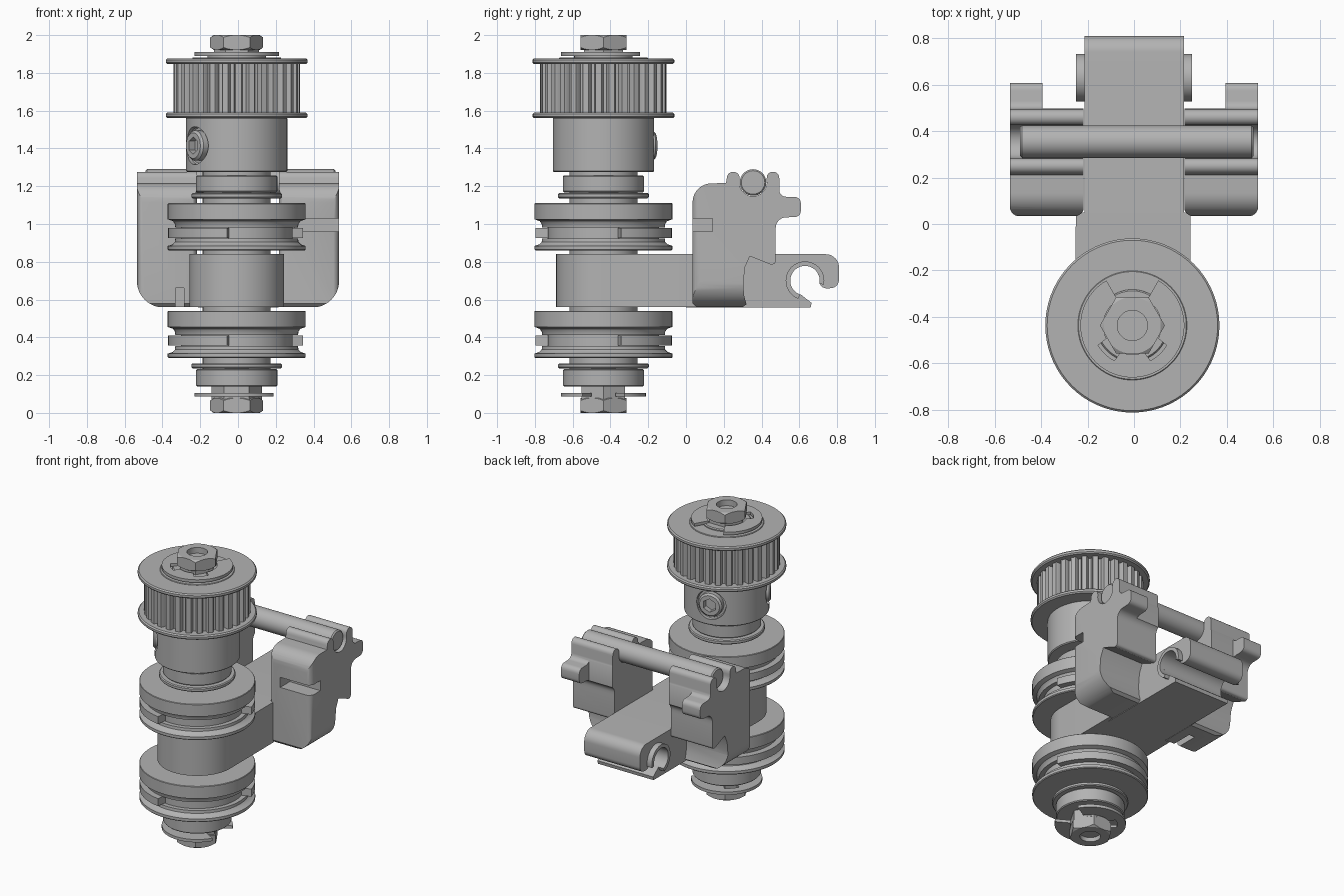
import bpy, bmesh
from math import sin, cos, radians, pi
from mathutils import Matrix, Vector

if "Cube" in bpy.data.objects:
    bpy.data.objects.remove(bpy.data.objects["Cube"], do_unlink=True)

GREY = bpy.data.materials.new("machined grey")
GREY.use_nodes = True
GREY.diffuse_color = (0.45, 0.45, 0.45, 1)
GREY.node_tree.nodes["Principled BSDF"].inputs["Base Color"].default_value = (0.45, 0.45, 0.45, 1)

AX, AY = -0.007, -0.437          # position of the upright shaft
SHAFT = Matrix.Translation((AX, AY, 0))
parts = []


def finish(name, bm, matrix=None):
    bmesh.ops.recalc_face_normals(bm, faces=bm.faces)
    mesh = bpy.data.meshes.new(name)
    bm.to_mesh(mesh)
    bm.free()
    if matrix is not None:
        mesh.transform(matrix)
    mesh.materials.append(GREY)
    ob = bpy.data.objects.new(name, mesh)
    bpy.context.collection.objects.link(ob)
    parts.append(ob)
    return ob


def arc(cx, cy, r, a0, a1, n=10):
    angles = [radians(a0 + (a1 - a0) * i / n) for i in range(n + 1)]
    return [(cx + r * cos(a), cy + r * sin(a)) for a in angles]


def prism(name, profile, axis, lo, hi, matrix=None):
    """Extrude a 2D outline along one axis."""
    place = {"X": lambda u, v: (lo, u, v), "Y": lambda u, v: (u, lo, v),
             "Z": lambda u, v: (u, v, lo)}[axis]
    bm = bmesh.new()
    face = bm.faces.new([bm.verts.new(place(u, v)) for u, v in profile])
    out = bmesh.ops.extrude_face_region(bm, geom=[face])
    step = Vector([(hi - lo) * (axis == k) for k in "XYZ"])
    bmesh.ops.translate(bm, vec=step, verts=[g for g in out["geom"] if isinstance(g, bmesh.types.BMVert)])
    return finish(name, bm, matrix)


def lathe(name, profile, z=0, tube=False, matrix=SHAFT, n=72):
    """Revolve (radius, height) points; a tube closes on itself, a solid gets caps."""
    bm = bmesh.new()
    rings = [[bm.verts.new((r * cos(2 * pi * i / n), r * sin(2 * pi * i / n), z + h))
              for i in range(n)] for r, h in profile]
    pairs = list(zip(rings, rings[1:]))
    if tube:
        pairs.append((rings[-1], rings[0]))
    else:
        bm.faces.new(rings[0])
        bm.faces.new(rings[-1])
    for a, b in pairs:
        for i in range(n):
            j = (i + 1) % n
            bm.faces.new((a[i], a[j], b[j], b[i]))
    return finish(name, bm, matrix)


def disc(name, r, z0, z1, bevel=0.006, matrix=SHAFT):
    return lathe(name, [(r - bevel, z0), (r, z0 + bevel), (r, z1 - bevel), (r - bevel, z1)], matrix=matrix)


def box(x0, x1, y0, y1, z0, z1):
    return prism("cutter", [(x0, y0), (x1, y0), (x1, y1), (x0, y1)], "Z", z0, z1)


def combine(ob, cutter, op="DIFFERENCE"):
    mod = ob.modifiers.new("cut", "BOOLEAN")
    mod.operation, mod.object, mod.solver = op, cutter, "EXACT"
    bpy.context.view_layer.objects.active = ob
    bpy.ops.object.modifier_apply(modifier=mod.name)
    parts.remove(cutter)
    bpy.data.objects.remove(cutter, do_unlink=True)


def ring_sector(name, r0, r1, a0, a1, axis, lo, hi, c=(0, 0), matrix=None):
    outline = arc(*c, r1, a0, a1, 48) + arc(*c, r0, a1, a0, 48)
    return prism(name, outline, axis, lo, hi, matrix)


# Shaft and the small end bearings with their flanges
disc("shaft", 0.18, 0.2, 1.28)
disc("shaft_top", 0.155, 1.8, 1.895)
disc("lower_bearing", 0.215, 0.14, 0.232)
disc("lower_bearing_flange", 0.24, 0.236, 0.262)
disc("upper_bearing", 0.215, 1.168, 1.257)
disc("upper_bearing_flange", 0.24, 1.136, 1.164)

# Hexagonal nuts with chamfered corners and a bore, and hex necks behind them
hexagon = [(0.14 * cos(i * pi / 3), 0.14 * sin(i * pi / 3)) for i in range(6)]
for label, z in (("lower", 0.0), ("upper", 1.922)):
    nut = prism(label + "_nut", hexagon, "Z", z, z + 0.078, SHAFT)
    chamfer = lathe("cutter", [(0.065, 0), (0.122, 0), (0.145, 0.016), (0.145, 0.062),
                               (0.122, 0.078), (0.065, 0.078)], z, tube=True)
    combine(nut, chamfer, "INTERSECT")
prism("lower_neck", [(u * 0.95, v * 0.95) for u, v in hexagon], "Z", 0.03, 0.2, SHAFT)
prism("upper_neck", [(u * 0.85, v * 0.85) for u, v in hexagon], "Z", 1.85, 1.96, SHAFT)

# Open retaining clips with gripping lugs on the inside
for label, z, turn in (("lower", 0.086, 0), ("upper", 1.89, 90)):
    inner = []
    for k in range(330, 29, -3):
        off = abs(k - 180)
        r = 0.17 if 25 < off < 62 else 0.125
        inner += arc(0, 0, r, turn + k, turn + k, 1)[:1]
    prism(label + "_clip", arc(0, 0, 0.224, turn + 30, turn + 330, 60) + inner, "Z", z, z + 0.02, SHAFT)

# Two grooved rollers, each with a raised rib running part of the way round
roller = [(0.36, 0), (0.365, 0.005), (0.365, 0.024), (0.34, 0.032), (0.327, 0.045), (0.325, 0.064),
          (0.295, 0.064), (0.295, 0.122), (0.325, 0.122), (0.327, 0.14), (0.337, 0.155),
          (0.365, 0.165), (0.365, 0.247), (0.362, 0.25)]
for label, z in (("lower", 0.29), ("upper", 0.86)):
    lathe(label + "_roller", roller, z)
    ring_sector(label + "_roller_rib", 0.28, 0.363, 15, 262, "Z", z + 0.067, z + 0.119, matrix=SHAFT)

# Toothed pulley between two flanges
teeth = []
for i in range(30):
    for r, turn in ((0.302, 0.0), (0.302, 3.2), (0.328, 4.2), (0.335, 5.0), (0.335, 10.2), (0.328, 11.0)):
        teeth.append((r * cos(radians(12 * i + turn)), r * sin(radians(12 * i + turn))))
prism("pulley_teeth", teeth, "Z", 1.575, 1.86, SHAFT)
disc("pulley_lower_flange", 0.375, 1.56, 1.59, 0.008)
disc("pulley_upper_flange", 0.375, 1.846, 1.877, 0.008)
disc("pulley_raised_seat", 0.235, 1.87, 1.882, 0.003)

# Collar with two set screws sunk into counterbores
collar = disc("collar", 0.268, 1.275, 1.565)
for k, angle in enumerate((102, 214)):
    aim = (Matrix.Translation((AX, AY, 1.415)) @ Matrix.Rotation(radians(angle), 4, "Z")
           @ Matrix.Rotation(pi / 2, 4, "Y"))
    combine(collar, disc("cutter", 0.1, 0.235, 0.4, matrix=aim))
    screw = disc("set_screw_%d" % (k + 1), 0.08, 0.2, 0.278, 0.012, matrix=aim)
    combine(screw, prism("cutter", [(u * 0.33, v * 0.33) for u, v in hexagon], "Z", 0.24, 0.3, aim))

# Arm: round hub, wide neck, and a narrower beam ending in an open hook
HOLE = (0.63, 0.70)
neck = arc(AX, AY, 0.25, 180, 360, 40) + [(0.243, 0.05), (-0.25, 0.05)]
prism("arm_hub", neck, "Z", 0.56, 0.84)
beam = [(0.0, 0.558), (0.66, 0.558), (0.665, 0.582), (0.61, 0.625)]
beam += arc(*HOLE, 0.078, 250, -12, 32)
beam += [(0.722, 0.665), (0.745, 0.658)] + arc(0.765, 0.705, 0.045, -90, 0, 6)
beam += arc(0.74, 0.77, 0.07, 0, 90, 10) + [(0.0, 0.84)]
prism("arm_beam", beam, "X", -0.213, 0.215)
for label, x0, x1 in (("left", 0.2, 0.25), ("right", -0.25, -0.2)):
    ring_sector(label + "_hook_boss", 0.078, 0.102, -12, 250, "X", x0, x1, HOLE)

# Side brackets: outline seen from the side, cradling the cross rod
ROD = (0.355, 1.22)
side = [(0.035, 0.58), (0.055, 0.56), (0.30, 0.56), (0.32, 0.575), (0.308, 0.62), (0.303, 0.68),
        (0.312, 0.77), (0.338, 0.83), (0.45, 0.785)]
side += arc(0.455, 0.805, 0.02, -60, 0, 4) + [(0.475, 0.96)]
side += arc(0.53, 0.98, 0.055, 180, 90, 6) + arc(0.575, 1.07, 0.033, -90, 0, 5)
side += arc(0.575, 1.11, 0.033, 0, 90, 5) + arc(0.53, 1.18, 0.036, 270, 180, 5)
side += arc(0.46, 1.243, 0.034, 0, 160, 8) + arc(*ROD, 0.073, 10, -190, 16)
side += arc(0.25, 1.243, 0.034, 20, 180, 8) + [(0.212, 1.217)]
side += arc(0.135, 1.115, 0.1, 90, 180, 10)
for label, s in (("left", 1), ("right", -1)):
    bracket = prism(label + "_bracket", side, "X", s * 0.217, s * 0.537)
    front = [(0.1, 0.5), (0.1, 1.4), (0.6, 1.4)]
    front = [(0.21, 0.5), (0.21, 1.4), (0.535, 1.4)] + arc(0.395, 0.698, 0.14, 0, -90, 12) + [(0.39, 0.5)]
    combine(bracket, prism("cutter", [(s * u, v) for u, v in front], "Y", -0.1, 0.9), "INTERSECT")
    plan = arc(0.257, 0.075, 0.042, 180, 270, 6) + arc(0.493, 0.075, 0.042, 270, 360, 6)
    plan += [(0.535, 0.9), (0.215, 0.9)]
    combine(bracket, prism("cutter", [(s * u, v) for u, v in plan], "Z", 0.4, 1.5), "INTERSECT")
    # The rear lug is only on the outer part
    combine(bracket, box(*sorted((s * 0.1, s * 0.395)), 0.498, 0.8, 0.9, 1.22))
    # Relief slots differ between the two sides
    if s > 0:
        combine(bracket, box(0.3, 0.7, -0.1, 0.14, 0.96, 1.03))
    else:
        combine(bracket, box(-0.33, -0.285, -0.1, 0.2, 0.4, 0.66))

# Cross rod lying in the bracket cradles
disc("cross_rod", 0.07, -0.49, 0.515, 0.008,
     Matrix.Translation((0, *ROD)) @ Matrix.Rotation(pi / 2, 4, "Y"))

# Smooth the round surfaces while keeping edges crisp
for ob in parts:
    ob.select_set(True)
bpy.context.view_layer.objects.active = parts[0]
bpy.ops.object.shade_smooth_by_angle(angle=radians(32))
